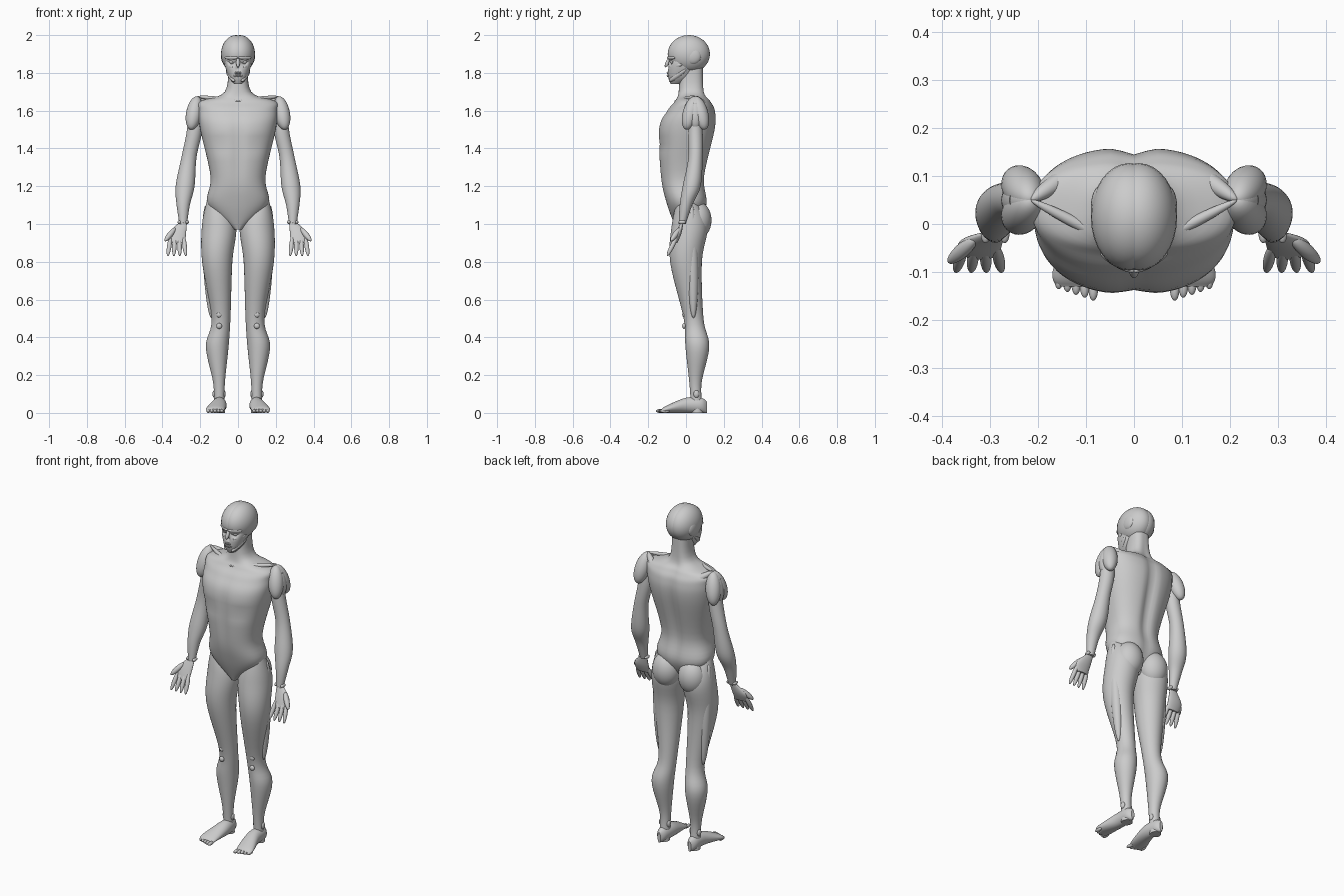
import bpy, bmesh, math
from mathutils import Matrix, Vector

cube = bpy.data.objects.get("Cube")
if cube:
    bpy.data.objects.remove(cube, do_unlink=True)

shade = .6
grey = bpy.data.materials.new("light grey")
grey.use_nodes = True
grey.diffuse_color = (shade, shade, shade, 1)
grey.node_tree.nodes["Principled BSDF"].inputs["Base Color"].default_value = grey.diffuse_color
parts = []


def finish(name, bm, mirror):
    """Turn a bmesh into a named object, mirrored to the other side if paired."""
    bmesh.ops.recalc_face_normals(bm, faces=bm.faces)
    mesh = bpy.data.meshes.new(name)
    bm.to_mesh(mesh)
    bm.free()
    mesh.materials.append(grey)
    part = bpy.data.objects.new(name, mesh)
    bpy.context.collection.objects.link(part)
    if mirror:
        modifier = part.modifiers.new("Mirror", "MIRROR")
        modifier.use_mirror_merge = False
    parts.append(part)


def smooth_rows(rows, steps=6):
    """Interpolate the section rows with a smooth curve through each one."""
    rows = [Vector(row) for row in rows]
    last = len(rows) - 1
    slopes = [(rows[min(i + 1, last)] - rows[max(i - 1, 0)]) / 2 for i in range(last + 1)]
    result = []
    for i in range(last):
        start, end = rows[i], rows[i + 1]
        for step in range(steps):
            t = step / steps
            ease = t * t * (3 - 2 * t)
            leave, arrive = t * (1 - t) * (1 - t), t * t * (1 - t)
            result.append(start.lerp(end, ease) + slopes[i] * leave - slopes[i + 1] * arrive)
    return result + [rows[last]]


def loft(name, rows, along_y=False, mirror=True, power=2, sides=48, relief=None):
    """Skin rows of (x, y, z, half width, half depth)."""
    bm = bmesh.new()
    rings = []
    for x, y, z, width, depth in smooth_rows(rows):
        ring = []
        for k in range(sides):
            angle = math.tau * k / sides
            c, s = math.cos(angle), math.sin(angle)
            u = math.copysign(abs(c) ** (2 / power), c) * width
            v = math.copysign(abs(s) ** (2 / power), s) * depth
            point = Vector((x + u, y, z + v)) if along_y else Vector((x + u, y + v, z))
            if relief:
                relief(point)
            ring.append(bm.verts.new(point))
        rings.append(ring)
    for low, high in zip(rings, rings[1:]):
        for k in range(sides):
            bm.faces.new((low[k - 1], low[k], high[k], high[k - 1]))
    bm.faces.new(rings[0])
    bm.faces.new(rings[-1])
    finish(name, bm, mirror)


def limb(rows, flatness):
    """Sections of (x, y, z, half width) with one depth ratio."""
    return [(x, y, z, width, width * flatness) for x, y, z, width in rows]


def trunk(rows):
    """Centred sections of (z, half width, front, back)."""
    return [(0, (front + back) / 2, z, width, (back - front) / 2) for z, width, front, back in rows]


def ellipsoid(name, matrix, mirror):
    bm = bmesh.new()
    bmesh.ops.create_uvsphere(bm, u_segments=32, v_segments=16, radius=1, matrix=matrix)
    finish(name, bm, mirror)


def blob(name, centre, radii, mirror=True):
    """Rounded mass lined up with the axes."""
    ellipsoid(name, Matrix.Translation(centre) @ Matrix.Diagonal((*radii, 1)), mirror)


def spindle(name, start, end, radius, mirror=True):
    """Slender mass stretched between two points."""
    start, end = Vector(start), Vector(end)
    turn = (end - start).to_track_quat("Z", "Y").to_matrix().to_4x4()
    size = Matrix.Diagonal((radius, radius, (end - start).length / 2, 1))
    ellipsoid(name, Matrix.Translation((start + end) / 2) @ turn @ size, mirror)


def bump(value, centre, width):
    return math.exp(-((value - centre) / width) ** 2)


# Torso and neck, with spine groove, breastbone and chest crease
def torso_relief(point):
    middle = bump(point.x, 0, .03)
    if point.y > .03:
        point.y -= .02 * middle * bump(point.z, 1.4, .3)
    elif point.y < -.03:
        point.y += .01 * middle * bump(point.z, 1.4, .2)
        point.y += .01 * bump(point.z, 1.42, .02) * bump(abs(point.x), .1, .07)


torso = [(.97, .02, -.05, .04), (1.1, .16, -.1, .11), (1.25, .145, -.135, .1),
         (1.5, .2, -.145, .155), (1.6, .21, -.1, .155), (1.65, .2, -.06, .13),
         (1.7, .07, -.04, .1), (1.86, .05, -.03, .09)]
loft("torso_and_neck", trunk(torso), mirror=False, power=2.4, sides=72, relief=torso_relief)

# Legs, buttocks and knees
leg = [(.12, 0, 1.14, .04), (.1, .02, 1, .09), (.11, 0, .8, .08), (.09, .04, .5, .05),
       (.11, .06, .35, .06), (.1, .05, .15, .03), (.1, .06, 0, .03)]
loft("leg", limb(leg, flatness=1.05))
blob("buttock", (.085, .06, 1.02), (.08, .075, .1))
spindle("outer_thigh_band", (.17, .03, 1.1), (.14, .04, .5), radius=.03)
for height in (.46, .52):
    blob("kneecap", (.1, -.01, height), (.015, .01, .015))
for side in (.075, .125):
    blob("ankle_bone", (side, .055, .1), (.01, .015, .02))

# Feet rest flat, so each section is as deep as its centre is high
foot = [(.1, .11, .03, .01), (.1, .08, .04, .03), (.1, 0, .04, .04), (.12, -.1, .02, .05),
        (.12, -.13, .01, .04)]
loft("foot", [(x, y, height, width, height) for x, y, height, width in foot], along_y=True)
for i in range(5):
    blob("toe", (.085 + i * .018, -.135 + i * .006, .01), (.01, .025, .01))

# Arms and palms
arm = [(.23, .05, 1.64, .03), (.23, .05, 1.5, .04), (.26, .05, 1.35, .04), (.28, .03, 1.2, .05),
       (.29, 0, 1.1, .035), (.29, -.02, 1, .02)]
loft("arm", limb(arm, flatness=.95))
palm = [(.29, -.02, 1.01, .02), (.32, -.04, .95, .045), (.32, -.06, .9, .04)]
loft("palm", limb(palm, flatness=.35))
for i in range(3):
    blob("wrist_bone", (.27 + i * .02, -.02, 1.01), (.01, .02, .01))

# Thumb and spread fingers
spindle("thumb", (.33, -.03, .98), (.387, -.08, .91), radius=.015)
for i in range(4):
    spindle("finger", (.355 - i * .022, -.045, .94), (.372 - i * .032, -.1, .83), radius=.012)

# Shoulder muscles in three overlapping heads, with collar bone and blade
shoulder_top = (.215, .05, 1.675)
for name, depth in (("front_shoulder", 0), ("middle_shoulder", .05), ("rear_shoulder", .1)):
    spindle(name, shoulder_top, (.25, depth, 1.5), radius=.042)
spindle("collar_bone", (0, -.06, 1.65), shoulder_top, radius=.012)
spindle("shoulder_blade_ridge", (.08, .14, 1.58), shoulder_top, radius=.02)

# Skull halves meet at a fine seam along the middle
blob("skull_half", (.01, .015, 1.9), (.08, .112, .1))
blob("temple_plate", (.07, .035, 1.89), (.02, .045, .045))


# Face with hollow eye sockets and nose opening
def face_relief(point):
    if point.y < -.02:
        point.y += .025 * bump(abs(point.x), .033, .016) * bump(point.z, 1.86, .016)
        point.y += .015 * bump(point.x, 0, .012) * bump(point.z, 1.825, .012)


face = [(1.74, .02, -.08, -.03), (1.78, .05, -.095, .03), (1.85, .07, -.095, .05),
        (1.9, .06, -.08, .04)]
loft("face", trunk(face), mirror=False, power=2.3, sides=72, relief=face_relief)
blob("eye", (.033, -.07, 1.86), (.014, .014, .014))
spindle("brow", (0, -.1, 1.88), (.07, -.06, 1.88), radius=.01)
spindle("cheek_bone", (.03, -.09, 1.83), (.07, -.02, 1.845), radius=.012)
spindle("nose_bridge", (0, -.085, 1.88), (0, -.11, 1.83), radius=.01, mirror=False)
spindle("jaw", (.02, -.09, 1.755), (.06, 0, 1.82), radius=.015)
for i in range(4):
    for height in (1.785, 1.8):
        blob("tooth", (.004 + i * .008, -.096 + i * i * .002, height), (.004, .006, .007))

# Smooth shading that keeps creases sharp
bpy.ops.object.select_all(action="DESELECT")
for part in parts:
    part.select_set(True)
bpy.context.view_layer.objects.active = parts[0]
bpy.ops.object.shade_smooth_by_angle(angle=math.radians(40))
